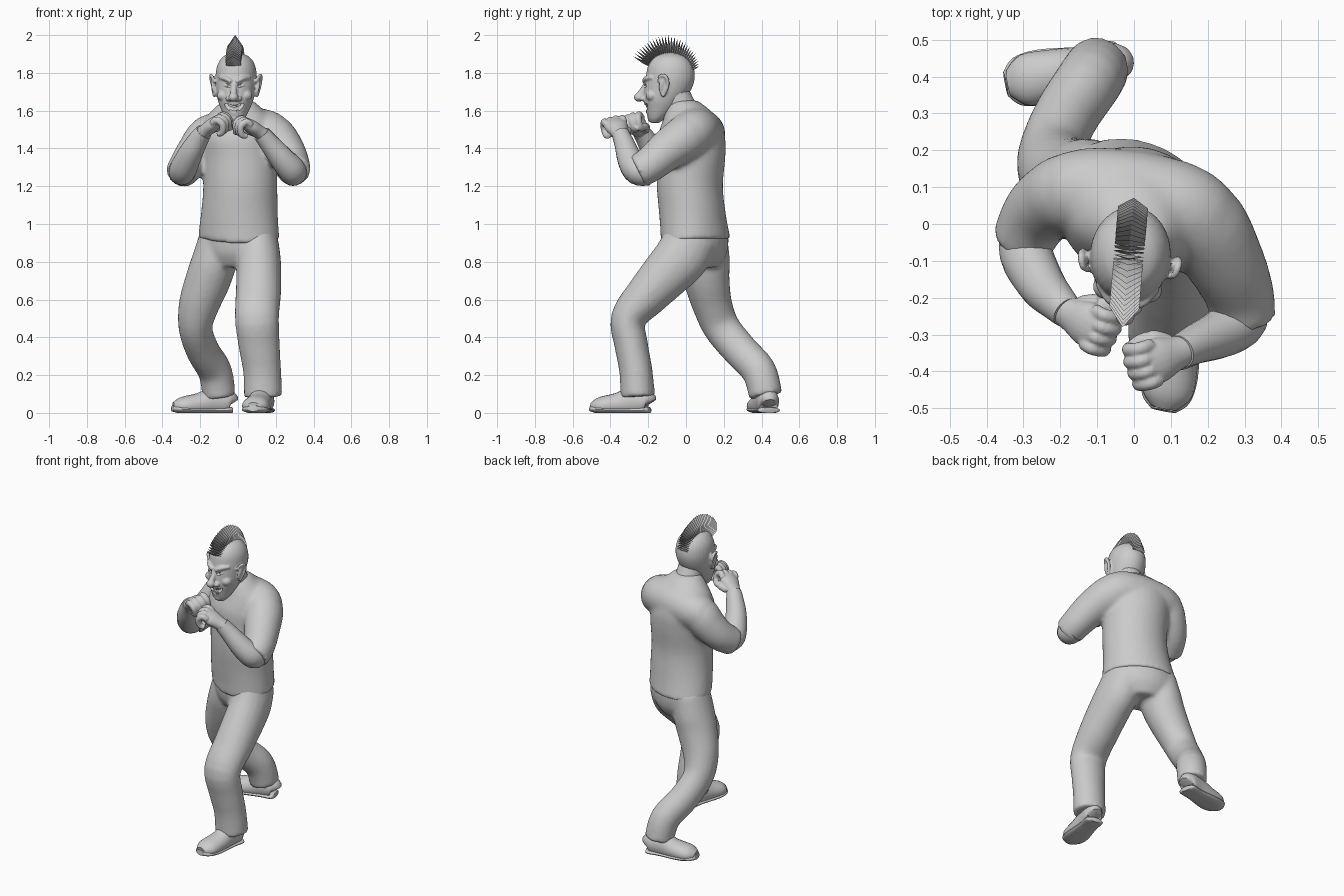
import bpy, bmesh, math
from mathutils import Vector, Matrix

cube = bpy.data.objects.get("Cube")
if cube:
    bpy.data.objects.remove(cube, do_unlink=True)

grey = bpy.data.materials.new("plain_grey")
grey.use_nodes = True
grey.diffuse_color = (0.6, 0.6, 0.6, 1)
grey.node_tree.nodes["Principled BSDF"].inputs["Base Color"].default_value = (0.6, 0.6, 0.6, 1)
UP = Vector((0, 0, 1))


def loft(bm, pts, ref=(1, 0, 0), axis=None, n=20, steps=4):
    """Smooth closed tube through points (x, y, z, radius[, second radius])."""
    P = [Vector(tuple(p) + (p[3],) if len(p) == 4 else p) for p in pts]
    S = []
    for i in range(len(P) - 1):
        a, b, c, d = P[max(i - 1, 0)], P[i], P[i + 1], P[min(i + 2, len(P) - 1)]
        for k in range(steps):
            t = k / steps
            S.append(b + (c - a) * (t / 2) + (a * 2 - b * 5 + c * 4 - d) * (t * t / 2)
                     + (b * 3 - a - c * 3 + d) * (t ** 3 / 2))
    S.append(P[-1])
    rings = []
    for i, s in enumerate(S):
        tan = axis or (S[min(i + 1, len(S) - 1)] - S[max(i - 1, 0)]).to_3d().normalized()
        u = Vector(ref)
        u = (u - tan * u.dot(tan)).normalized()
        v = tan.cross(u)
        rx, ry = max(s[3], 0.003), max(s[4], 0.003)
        rings.append([bm.verts.new(s.to_3d() + u * rx * math.cos(q) + v * ry * math.sin(q))
                      for q in (2 * math.pi * j / n for j in range(n))])
    for r0, r1 in zip(rings, rings[1:]):
        for j in range(n):
            bm.faces.new((r0[j], r0[(j + 1) % n], r1[(j + 1) % n], r1[j]))
    bm.faces.new(rings[0][::-1])
    bm.faces.new(rings[-1])


def ball(bm, pos, size, turn=None):
    m = Matrix.Translation(pos) @ (turn or Matrix()) @ Matrix.Diagonal((*size, 1))
    bmesh.ops.create_uvsphere(bm, u_segments=20, v_segments=12, radius=1, matrix=m)


def heading(deg):
    return (math.cos(math.radians(deg)), math.sin(math.radians(deg)), 0)


def finish(name, bm, voxel=0, cutter=None, matrix=None, angle=50, soften=4):
    """Make the object, blend its pieces, cut it and shade it."""
    if matrix:
        bm.transform(matrix)
    bmesh.ops.recalc_face_normals(bm, faces=bm.faces)
    me = bpy.data.meshes.new(name)
    bm.to_mesh(me)
    bm.free()
    ob = bpy.data.objects.new(name, me)
    bpy.context.collection.objects.link(ob)
    if voxel:
        rm = ob.modifiers.new("blend", 'REMESH')
        rm.mode, rm.voxel_size, rm.use_smooth_shade = 'VOXEL', voxel, True
        sm = ob.modifiers.new("soften", 'SMOOTH')
        sm.factor, sm.iterations = 0.5, soften
        if cutter:
            bo = ob.modifiers.new("cut", 'BOOLEAN')
            bo.operation, bo.object, bo.solver = 'DIFFERENCE', cutter, 'EXACT'
        dg = bpy.context.evaluated_depsgraph_get()
        baked = bpy.data.meshes.new_from_object(ob.evaluated_get(dg))
        ob.modifiers.clear()
        ob.data = baked
    ob.data.materials.clear()
    ob.data.materials.append(grey)
    if angle:
        bpy.ops.object.select_all(action='DESELECT')
        ob.select_set(True)
        bpy.context.view_layer.objects.active = ob
        bpy.ops.object.shade_smooth_by_angle(angle=math.radians(angle))
    return ob


# Shirt: torso twisted towards the hem, shoulder yoke and both sleeves
bm = bmesh.new()
loft(bm, [(.003, .053, .92, .225, .174), (.008, .035, 1.05, .207, .174), (.012, .02, 1.2, .198, .174),
          (.01, .027, 1.35, .202, .18), (.0, .027, 1.45, .205, .18), (.0, .027, 1.54, .19, .15),
          (.0, .008, 1.61, .13, .11), (.0, -.01, 1.655, .08, .068)], ref=heading(-14), axis=UP, n=32)
for v in bm.verts:
    if v.co.z < 1.1:
        turn = Matrix.Rotation(math.radians(-12 * (1.1 - v.co.z) / .18), 3, 'Z')
        pivot = Vector((0, .05, 0))
        v.co = turn @ (v.co - pivot) + pivot
    if v.co.z < .95 and v.co.y < 0:
        v.co.z += .2 * v.co.y
loft(bm, [(-.2, .088, 1.46, .1), (-.12, .093, 1.475, .115), (0, .078, 1.485, .122),
          (.12, .048, 1.49, .122), (.18, .012, 1.47, .118)], ref=(0, 1, 0))
loft(bm, [(.07, .05, 1.5, .11), (.175, .008, 1.465, .122), (.246, -.1, 1.39, .108),
          (.286, -.19, 1.315, .095), (.295, -.258, 1.278, .09)])
loft(bm, [(-.06, .08, 1.5, .11), (-.16, .085, 1.46, .112), (-.212, .068, 1.395, .106),
          (-.263, .027, 1.325, .096), (-.305, -.053, 1.262, .085)])
finish("shirt", bm, .012, soften=12)

# Collar and neck
bm = bmesh.new()
loft(bm, [(0, -.02, 1.605, .1, .09), (0, -.024, 1.625, .092, .082), (0, -.028, 1.637, .08, .07)],
     axis=Vector((0, -.25, 1)).normalized())
finish("collar", bm)
bm = bmesh.new()
loft(bm, [(0, .0, 1.56, .085), (0, -.035, 1.64, .077), (-.005, -.075, 1.72, .08)])
finish("neck", bm)

# Trousers: turned hips, front leg, rear leg
bm = bmesh.new()
loft(bm, [(.003, .05, 1.0, .2, .155), (.003, .053, .92, .214, .161), (.0, .055, .84, .2, .15),
          (-.01, .06, .77, .13, .11)], ref=heading(-26), axis=UP, n=28)
loft(bm, [(.1, .03, .93, .11, .14), (.107, -.02, .83, .118, .145), (.11, -.09, .75, .12, .135),
          (.108, -.2, .63, .12, .116), (.1, -.305, .5, .117, .094), (.112, -.29, .36, .11, .089),
          (.128, -.265, .22, .101, .088), (.133, -.255, .085, .102, .092)])
loft(bm, [(-.095, .09, .93, .11, .13), (-.127, .098, .8, .12, .135), (-.16, .11, .7, .12, .122),
          (-.207, .14, .57, .108, .106), (-.225, .19, .45, .09, .098), (-.187, .288, .33, .088, .094),
          (-.122, .387, .22, .09, .092), (-.1, .422, .09, .088, .089)])
finish("trousers", bm, .012, soften=8)


# Shoes: rounded upper on a flat sole, toe along local -y
def shoe(side, pos, yaw):
    m = Matrix.Translation(pos) @ Matrix.Rotation(math.radians(yaw), 4, 'Z')
    for part, grow, pts in (
            ("upper", 0, [(0, .045, .05, .035, .035), (0, .03, .06, .056, .065), (0, -.05, .06, .06, .075),
                          (0, -.13, .045, .068, .06), (0, -.22, .036, .07, .048), (0, -.265, .03, .036, .026)]),
            ("sole", .004, [(0, .048, .014, .035, .016), (0, .03, .014, .056, .018), (0, -.05, .014, .056, .018),
                            (0, -.17, .016, .071, .02), (0, -.24, .02, .062, .02), (0, -.273, .024, .03, .016)])):
        b = bmesh.new()
        loft(b, [(x, y, z, rx + grow, rz) for x, y, z, rx, rz in pts])
        for v in b.verts:
            v.co.z = max(v.co.z, 0)
        finish(side + "_shoe_" + part, b, matrix=m)


shoe("left", (.132, -.238, 0), -11)
shoe("right", (-.08, .432, 0), -79)


# Arms and clenched hands
def arm(side, pts, aim):
    b = bmesh.new()
    loft(b, pts)
    finish(side + "_forearm", b)
    w, d = Vector(pts[-1][:3]), Vector(aim).normalized()
    s = Vector((0, -1, 0))
    s = (s - d * s.dot(d)).normalized()
    c = d.cross(s)
    c = -c if c.z > 0 else c

    def at(along, across, curl, *r):
        return (*(w + d * along + s * across + c * curl), *r)
    b = bmesh.new()
    loft(b, [at(-.02, 0, 0, .042, .038), at(.02, 0, 0, .048, .037), at(.07, 0, 0, .062, .037),
             at(.115, 0, 0, .058, .028)], ref=s)
    for i in range(4):
        o = (i - 1.5) * .033
        e = .145 - .006 * abs(i - 1.2)
        loft(b, [at(.09, o, -.008, .018), at(e - .012, o, -.008, .019), at(e, o, .03, .019),
                 at(e - .03, o * .95, .062, .018), at(e - .06, o * .9, .054, .015)], ref=s, n=12)
    loft(b, [at(.02, -.035, .015, .022), at(.06, -.06, .03, .021), at(.1, -.053, .055, .018),
             at(.12, -.025, .075, .014)], ref=d + c * .5, n=12)
    finish(side + "_fist", b, .005)


arm("left", [(.285, -.19, 1.27, .065), (.29, -.255, 1.28, .074), (.24, -.295, 1.337, .067),
             (.17, -.325, 1.422, .054), (.125, -.347, 1.478, .046)], (-.78, -.3, .52))
arm("right", [(-.295, -.0, 1.27, .062), (-.293, -.08, 1.285, .072), (-.25, -.165, 1.375, .064),
              (-.205, -.215, 1.455, .052), (-.18, -.24, 1.488, .045)], (.6, -.36, .48))

# Head, turned slightly to its right
turn = (Matrix.Translation((-.01, -.085, 0)) @ Matrix.Rotation(math.radians(-5), 4, 'Z')
        @ Matrix.Translation((0, .085, 0)))

# Cutter for eye sockets and grinning mouth
bm = bmesh.new()
loft(bm, [(-.052, -.185, 1.647, .005), (-.03, -.21, 1.62, .016), (0, -.224, 1.608, .023),
          (.03, -.21, 1.62, .016), (.052, -.185, 1.647, .005)], ref=(0, 1, 0))
for sx in (-1, 1):
    ball(bm, (.042 * sx, -.222, 1.735), (.025, .018, .013), Matrix.Rotation(-.3 * sx, 4, 'Y'))
cutter = finish("face_cutter", bm, matrix=turn, angle=0)
cutter.hide_render = True

bm = bmesh.new()
loft(bm, [(0, -.165, 1.535, .03, .02), (0, -.153, 1.56, .053, .048), (0, -.13, 1.61, .077, .085),
          (0, -.115, 1.66, .095, .11), (0, -.095, 1.72, .105, .127), (0, -.083, 1.78, .109, .13),
          (0, -.082, 1.84, .1, .118), (0, -.083, 1.885, .07, .082), (0, -.083, 1.908, .02, .025)],
     axis=UP, n=32)
loft(bm, [(0, -.198, 1.77, .015), (0, -.218, 1.73, .014), (0, -.237, 1.695, .018), (0, -.25, 1.675, .02)])
ball(bm, (0, -.25, 1.671), (.026, .027, .024))
ball(bm, (0, -.178, 1.56), (.03, .026, .024))
for sx in (-1, 1):
    ball(bm, (.026 * sx, -.226, 1.664), (.018, .02, .015))
    ball(bm, (.06 * sx, -.175, 1.68), (.034, .034, .03))
    loft(bm, [(.012 * sx, -.222, 1.752, .011), (.045 * sx, -.209, 1.77, .013), (.08 * sx, -.168, 1.775, .01)],
         ref=(0, 1, 0))
    # Ears, with a rim and lobe
    out = Matrix.Rotation(.45 * sx, 4, 'Z') @ Matrix.Rotation(.2 * sx, 4, 'Y')
    ball(bm, (.112 * sx, -.107, 1.73), (.013, .029, .055), out)
    loft(bm, [(.108 * sx, -.135, 1.75, .007), (.125 * sx, -.127, 1.782, .009), (.133 * sx, -.097, 1.782, .01),
              (.127 * sx, -.085, 1.735, .009), (.112 * sx, -.114, 1.675, .01)], ref=(0, .3, 1), n=10)
finish("head", bm, .005, cutter, turn, 40)
bpy.data.objects.remove(cutter, do_unlink=True)

# Eyes
bm = bmesh.new()
for sx in (-1, 1):
    ball(bm, (.042 * sx, -.192, 1.734), (.018, .018, .018))
finish("eyes", bm, matrix=turn)

# Teeth in two curved rows
bm = bmesh.new()
for row, half in ((1.624, 3), (1.595, 2)):
    for i in range(-half, half + 1):
        x = i * .0095
        bmesh.ops.create_cube(bm, size=1, matrix=Matrix.Translation((x, -.208 + 9 * x * x, row + 10 * x * x))
                              @ Matrix.Diagonal((.0085, .008, .013, 1)))
finish("teeth", bm, matrix=turn, angle=0)

# Crest of upright hair blades fanned over the skull
bm = bmesh.new()
count = 30
for i in range(count):
    t = i / (count - 1)
    a = math.radians(20 + 128 * t)
    reach = .168 + .06 * min(1, 1.8 * t)

    def spot(x, r, lean):
        return bm.verts.new((x - .004, -.085 + r * math.cos(a + lean), 1.773 + r * math.sin(a + lean)))
    rings = [[spot(-w, r, 0), spot(0, r, .065), spot(w, r, 0), spot(0, r, -.015)]
             for r, w in ((.095, .038), (.11 + .5 * (reach - .11), .041))]
    tip = spot(0, reach, .03)
    for j in range(4):
        k = (j + 1) % 4
        bm.faces.new((rings[0][j], rings[0][k], rings[1][k], rings[1][j]))
        bm.faces.new((rings[1][j], rings[1][k], tip))
    bm.faces.new(rings[0][::-1])
finish("hair_crest", bm, matrix=turn, angle=0)
